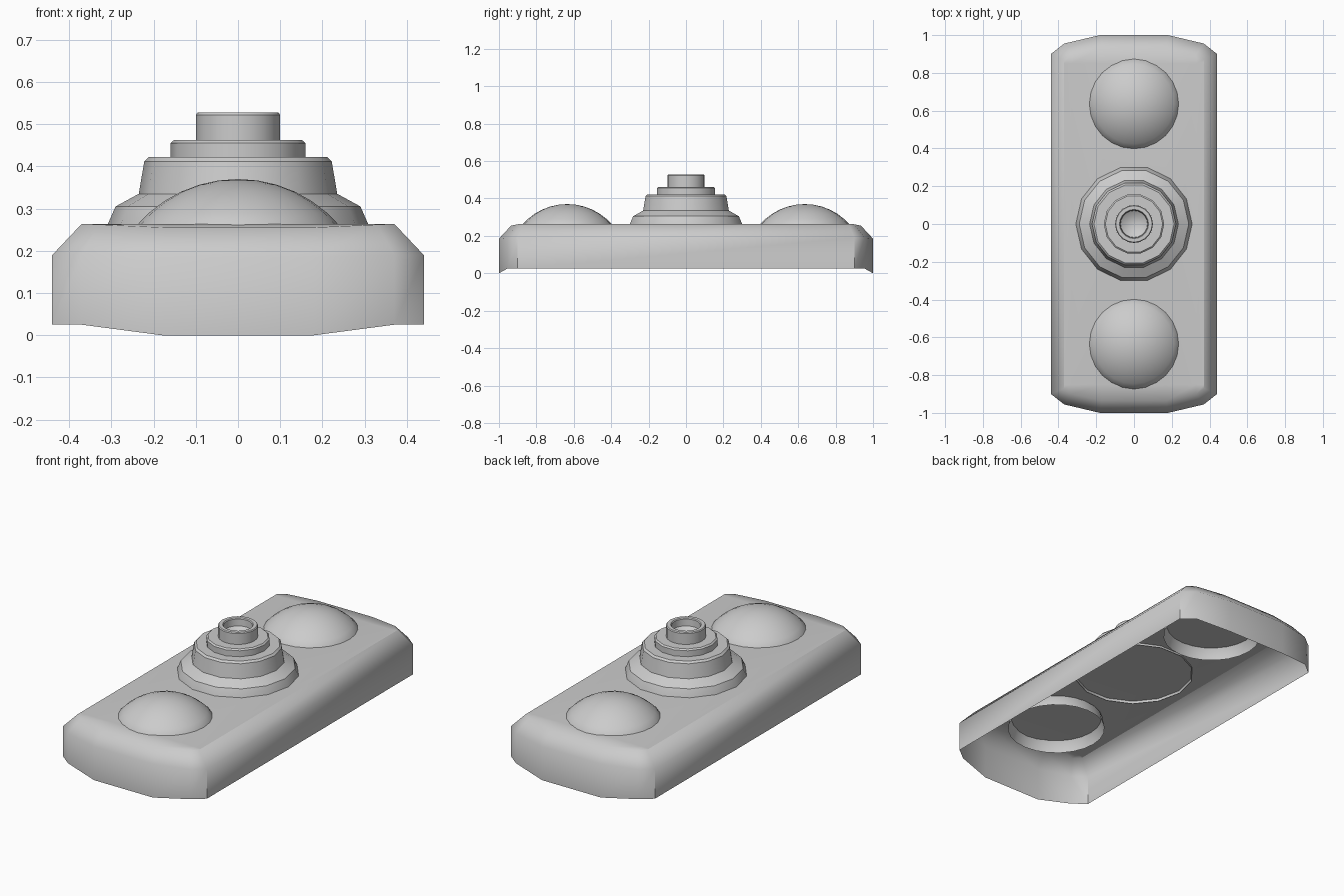
import bpy, bmesh, math

if "Cube" in bpy.data.objects:
    bpy.data.objects.remove(bpy.data.objects["Cube"])


def finish(name, bm, angle=35, loc=(0, 0, 0)):
    bmesh.ops.recalc_face_normals(bm, faces=bm.faces)
    me = bpy.data.meshes.new(name)
    bm.to_mesh(me)
    bm.free()
    ob = bpy.data.objects.new(name, me)
    ob.location = loc
    bpy.context.collection.objects.link(ob)
    bpy.ops.object.select_all(action='DESELECT')
    ob.select_set(True)
    bpy.context.view_layer.objects.active = ob
    bpy.ops.object.shade_smooth_by_angle(angle=math.radians(angle))
    return ob


def lathe(name, profile, sides, angle=35, loc=(0, 0, 0)):
    """Revolve (radius, z) points about z; radius 0 makes a pole."""
    bm = bmesh.new()
    rings = []
    for r, z in profile:
        rings.append([bm.verts.new((r * math.cos(2 * math.pi * i / sides),
                                    r * math.sin(2 * math.pi * i / sides), z))
                      for i in range(sides)] if r > 0 else [bm.verts.new((0, 0, z))])
    for a, b in zip(rings, rings[1:]):
        for i in range(sides):
            j = (i + 1) % sides
            if len(b) == 1:
                bm.faces.new((a[i], a[j], b[0]))
            else:
                bm.faces.new((a[i], a[j], b[j], b[i]))
    return finish(name, bm, angle, loc)


# Base cover: thin open-bottomed shell with clipped, bowed ends
levels = [
    [(.44, .90, .025), (.37, .955, .025), (.18, 1.0, 0)],
    [(.44, .90, .19), (.37, .955, .19), (.18, 1.0, .185)],
    [(.37, .87, .264), (.33, .90, .262), (.17, .935, .255)],
]
bm = bmesh.new()
loops = []
for q in levels:
    back = q + [(-x, y, z) for x, y, z in reversed(q)]
    front = [(-x, -y, z) for x, y, z in back]
    loops.append([bm.verts.new(p) for p in back + front])
for a, b in zip(loops, loops[1:]):
    for i in range(12):
        j = (i + 1) % 12
        bm.faces.new((a[i], a[j], b[j], b[i]))
# top surface as lengthwise strips, level between the two end slopes
top = loops[2]
cols = []
for i in range(6):
    far, near = top[i], top[11 - i]
    cols.append([far, bm.verts.new((far.co.x, .85, .264)),
                 bm.verts.new((far.co.x, -.85, .264)), near])
for a, b in zip(cols, cols[1:]):
    for k in range(3):
        bm.faces.new((a[k], a[k + 1], b[k + 1], b[k]))
finish("base_cover", bm, 50)

# Two bell domes, with skirts reaching below the cover's top
R, ZC = .318, .052
a_max = math.asin(.243 / R)
dome = [(.254, .20)]
dome += [(R * math.sin(a_max * k / 6), ZC + R * math.cos(a_max * k / 6))
         for k in range(6, -1, -1)]
for label, y in (("front", -.635), ("back", .635)):
    lathe(label + "_dome", dome, 24, 60, (0, y, 0))

# Stepped centre turret with a hollow neck
lathe("centre_turret", [
    (.311, .25), (.308, .264), (.29, .305), (.235, .335), (.222, .412),
    (.212, .422), (.16, .422), (.16, .455), (.152, .462), (.10, .462)], 14, 28)
lathe("centre_neck", [
    (.10, .455), (.10, .522), (.096, .527), (.077, .527), (.073, .522),
    (.071, .485), (.045, .468), (0, .46)], 20)
